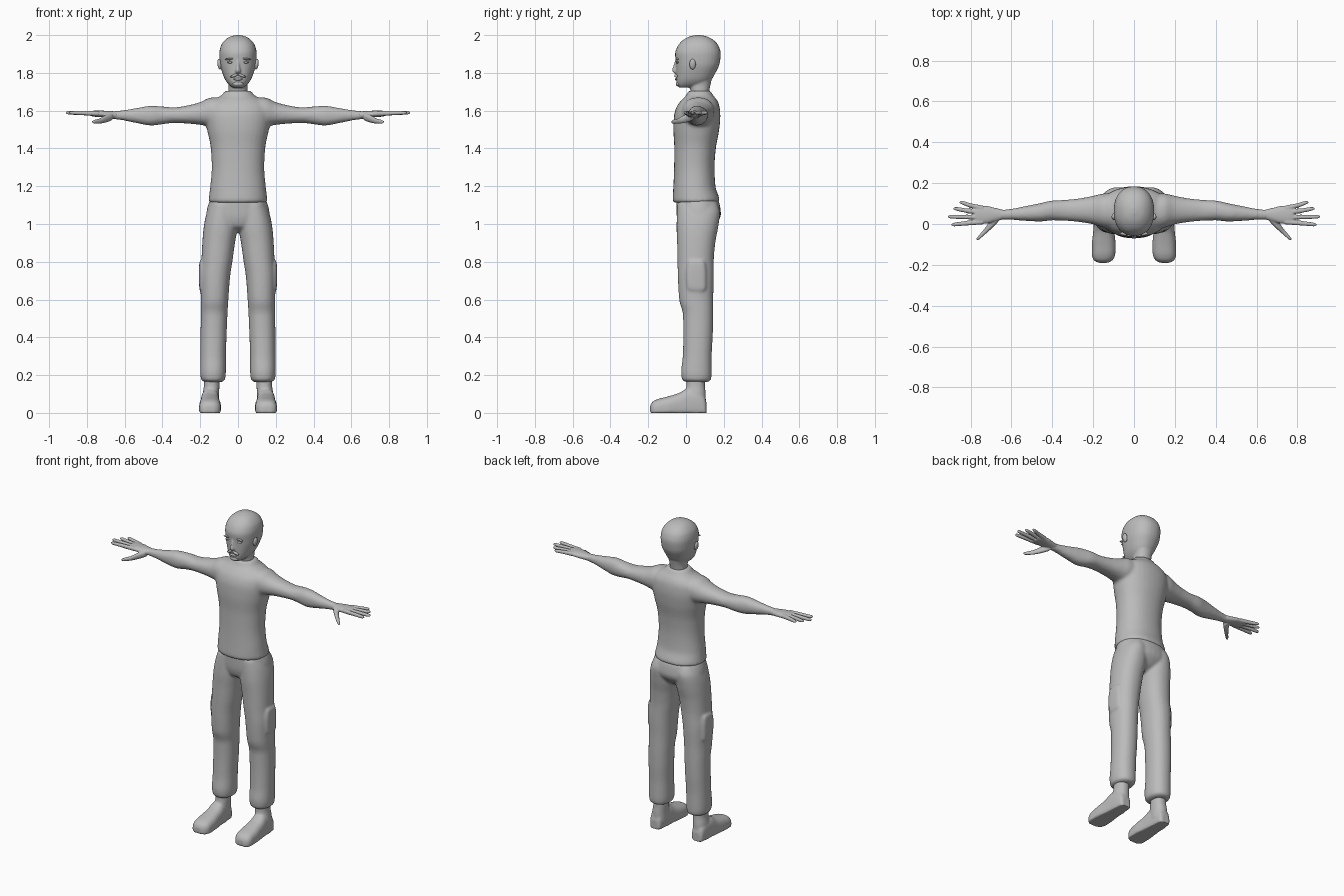
import bpy, bmesh, math

grey = bpy.data.materials.new("grey")
grey.diffuse_color = (0.5, 0.5, 0.5, 1)


def resample(secs, k):
    """Smooth, non-overshooting interpolation through cross-sections."""
    def slope(i, c):
        if i == 0 or i == len(secs) - 1:
            j = min(i, len(secs) - 2)
            return secs[j + 1][c] - secs[j][c]
        d0, d1 = secs[i][c] - secs[i - 1][c], secs[i + 1][c] - secs[i][c]
        return 0 if d0 * d1 <= 0 else 2 * d0 * d1 / (d0 + d1)
    out = []
    for i in range(len(secs) - 1):
        for s in range(k):
            t = s / k
            h = (2*t**3 - 3*t*t + 1, t**3 - 2*t*t + t, 3*t*t - 2*t**3, t**3 - t*t)
            out.append([h[0] * secs[i][c] + h[1] * slope(i, c) + h[2] * secs[i + 1][c]
                        + h[3] * slope(i + 1, c) for c in range(5)])
    return out + [list(secs[-1])]


def loft(bm, secs, axis="z", sides=(1,), n=32, power=2.2, k=4):
    """Sections are (position on axis, a0, a1, b0, b1); mirrored for each side."""
    for side in sides:
        rings = []
        for t, a0, a1, b0, b1 in resample(secs, k):
            ring = []
            for i in range(n):
                w = 2 * math.pi * i / n
                c, s = math.cos(w), math.sin(w)
                a = (a0 + a1) / 2 + (a1 - a0) / 2 * math.copysign(abs(c) ** (2 / power), c)
                b = (b0 + b1) / 2 + (b1 - b0) / 2 * math.copysign(abs(s) ** (2 / power), s)
                x, y, z = {"z": (a, b, t), "x": (t, a, b), "y": (a, t, b)}[axis]
                ring.append(bm.verts.new((x * side, y, max(z, 0))))
            rings.append(ring)
        for r, q in zip(rings, rings[1:]):
            for i in range(n):
                j = (i + 1) % n
                bm.faces.new((r[i], r[j], q[j], q[i]))
        bm.faces.new(rings[0])
        bm.faces.new(rings[-1])


def finish(name, bm, voxel=0, smooth=0):
    bmesh.ops.recalc_face_normals(bm, faces=bm.faces)
    me = bpy.data.meshes.new(name)
    bm.to_mesh(me)
    bm.free()
    me.materials.append(grey)
    ob = bpy.data.objects.new(name, me)
    bpy.context.collection.objects.link(ob)
    bpy.context.view_layer.objects.active = ob
    ob.select_set(True)
    bpy.ops.object.shade_smooth_by_angle(angle=math.radians(50))
    ob.select_set(False)
    if voxel:
        m = ob.modifiers.new("blend", "REMESH")
        m.mode, m.voxel_size, m.use_smooth_shade = "VOXEL", voxel, True
        m = ob.modifiers.new("soften", "SMOOTH")
        m.factor, m.iterations = 0.5, smooth
    return ob


def blob(name, loc, size, tilt=0):
    bpy.ops.mesh.primitive_uv_sphere_add(segments=16, ring_count=10, radius=1,
                                         location=loc, rotation=(0, tilt, 0))
    ob = bpy.context.object
    ob.name, ob.scale = name, size
    ob.data.materials.append(grey)
    bpy.ops.object.shade_smooth()
    ob.select_set(False)


BOTH = (1, -1)

# Shirt body with both arms blended in
bm = bmesh.new()
loft(bm, [(1.113, -.147, .147, -.064, .165), (1.125, -.156, .156, -.071, .179),
          (1.15, -.153, .153, -.07, .172), (1.2, -.147, .147, -.067, .156),
          (1.3, -.139, .139, -.063, .151), (1.4, -.144, .144, -.062, .158),
          (1.5, -.164, .164, -.067, .176), (1.57, -.175, .175, -.064, .182),
          (1.62, -.17, .17, -.05, .178), (1.655, -.135, .135, -.025, .165),
          (1.68, -.09, .09, 0, .145), (1.705, -.068, .068, .012, .13)])
loft(bm, [(.06, -.03, .15, 1.52, 1.67), (.14, -.02, .15, 1.515, 1.67),
          (.2, -.002, .138, 1.525, 1.645), (.27, .01, .125, 1.532, 1.627),
          (.34, .016, .118, 1.535, 1.617), (.4, .018, .115, 1.528, 1.622),
          (.46, .012, .102, 1.521, 1.626), (.54, .016, .086, 1.535, 1.613),
          (.61, .021, .073, 1.549, 1.602), (.655, .022, .07, 1.555, 1.598),
          (.68, .022, .07, 1.56, 1.594)], "x", BOTH)
finish("shirt_and_arms", bm, .009, 5)

# Hands: palm, four fingers and thumb
bm = bmesh.new()
loft(bm, [(.64, .023, .069, 1.557, 1.596), (.68, .012, .079, 1.56, 1.598),
          (.72, .002, .088, 1.565, 1.6), (.76, 0, .09, 1.568, 1.6),
          (.78, .01, .083, 1.572, 1.598)], "x", BOTH, 20)
for y0, y1, tip in ((.078, .105, .855), (.055, .075, .885), (.033, .036, .912), (.01, -.003, .895)):
    mid, ym = (.75 + tip) / 2, (y0 + y1) / 2
    loft(bm, [(.74, y0 - .012, y0 + .012, 1.572, 1.598),
              (mid, ym - .011, ym + .011, 1.576, 1.599),
              (tip - .012, y1 - .009, y1 + .009, 1.58, 1.598),
              (tip, y1 - .003, y1 + .003, 1.586, 1.594)], "x", BOTH, 12)
loft(bm, [(.665, .01, .05, 1.55, 1.59), (.7, -.025, .02, 1.537, 1.578),
          (.735, -.056, -.026, 1.531, 1.558), (.762, -.078, -.058, 1.531, 1.551),
          (.772, -.08, -.07, 1.537, 1.545)], "x", BOTH, 12)
finish("hands", bm, .004, 2)

# Trousers: pelvis, legs and thigh pockets
bm = bmesh.new()
loft(bm, [(.955, -.05, .05, .02, .1), (.99, -.13, .13, -.035, .15),
          (1.05, -.168, .168, -.05, .185), (1.12, -.152, .152, -.052, .174),
          (1.15, -.135, .135, -.045, .14)])
loft(bm, [(.162, .09, .172, .005, .11), (.175, .07, .194, -.02, .132),
          (.22, .064, .2, -.026, .136), (.3, .064, .199, -.017, .136),
          (.42, .06, .198, -.014, .142), (.52, .056, .197, -.016, .144),
          (.6, .051, .197, -.036, .144), (.72, .042, .199, -.043, .147),
          (.8, .03, .194, -.045, .147), (.9, .016, .189, -.047, .155),
          (.98, .004, .182, -.05, .17), (1.06, .002, .166, -.048, .18),
          (1.11, .01, .145, -.045, .165)], "z", BOTH)
loft(bm, [(.64, .16, .198, .03, .09), (.66, .15, .205, .005, .108),
          (.74, .15, .207, 0, .108), (.8, .15, .204, .01, .1),
          (.808, .16, .196, .02, .09)], "z", BOTH, 24, 3.5)
finish("trousers", bm, .008, 4)

# Shoes and ankles
bm = bmesh.new()
loft(bm, [(.108, .125, .172, -.02, .055), (.1, .112, .184, -.03, .085),
          (.06, .104, .192, -.03, .125), (.01, .1, .196, -.03, .128),
          (-.04, .096, .2, -.03, .104), (-.1, .09, .206, -.03, .086),
          (-.15, .092, .206, -.03, .073), (-.178, .106, .196, -.025, .058),
          (-.19, .128, .175, -.015, .038)], "y", BOTH, 32, 2.6)
loft(bm, [(.04, .1, .19, .0, .106), (.1, .1, .187, -.005, .104),
          (.15, .098, .18, .003, .1), (.2, .098, .18, .003, .1)], "z", BOTH)
finish("shoes", bm, .006, 3)

# Head with neck
bm = bmesh.new()
loft(bm, [(1.722, -.026, .026, -.035, .05), (1.735, -.045, .045, -.047, .1),
          (1.76, -.066, .066, -.051, .132), (1.8, -.083, .083, -.052, .156),
          (1.85, -.096, .096, -.054, .178), (1.9, -.099, .099, -.058, .184),
          (1.94, -.092, .092, -.045, .174), (1.972, -.071, .071, -.018, .148),
          (1.992, -.042, .042, .018, .112), (2.0, -.012, .012, .05, .08)], power=2.25)
loft(bm, [(1.64, -.06, .06, .01, .13), (1.69, -.05, .05, .025, .122),
          (1.73, -.05, .05, .02, .128), (1.78, -.06, .06, .02, .14)])
# Nose
loft(bm, [(1.796, -.01, .01, -.058, -.03), (1.806, -.016, .016, -.07, -.03),
          (1.816, -.014, .014, -.073, -.03), (1.84, -.009, .009, -.066, -.03),
          (1.866, -.008, .008, -.058, -.03)], n=16)
finish("head", bm, .005, 3)

# Face details and ears
for s in BOTH:
    blob("ear", (s * .098, .035, 1.846), (.011, .017, .028), s * .15)
    blob("brow", (s * .043, -.047, 1.874), (.026, .009, .005), s * .12)
    blob("eye", (s * .042, -.045, 1.856), (.016, .008, .006))
    blob("moustache", (s * .019, -.052, 1.786), (.024, .01, .007), s * .35)
blob("lower_lip", (0, -.05, 1.767), (.024, .009, .007))
blob("chin", (0, -.04, 1.742), (.028, .014, .014))
